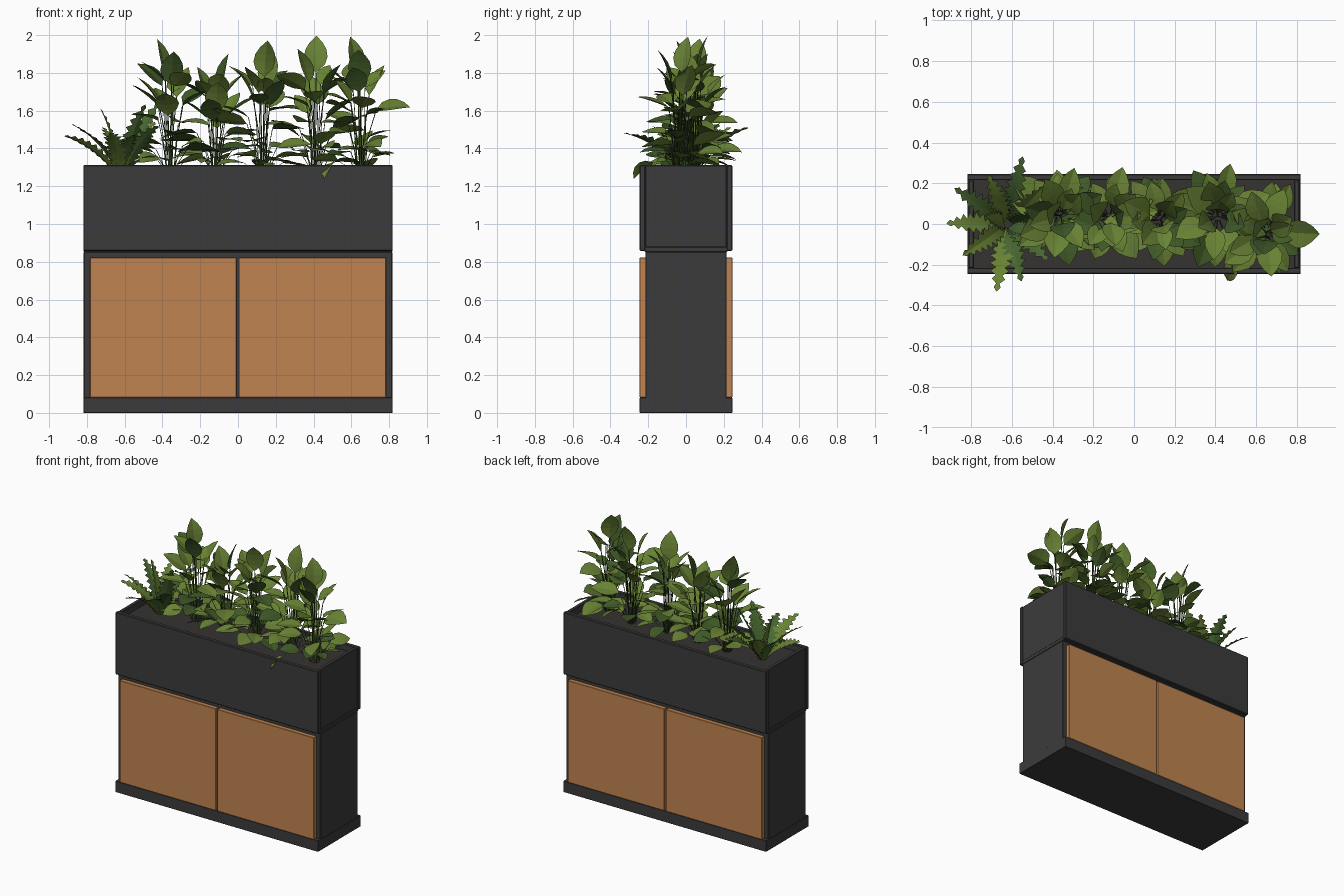
import bpy, bmesh, math, random
from mathutils import Vector

if "Cube" in bpy.data.objects:
    bpy.data.objects.remove(bpy.data.objects["Cube"])

random.seed(5)


def material(name, rgb):
    m = bpy.data.materials.new(name)
    m.diffuse_color = (*rgb, 1)
    m.use_nodes = True
    m.node_tree.nodes["Principled BSDF"].inputs["Base Color"].default_value = m.diffuse_color
    return m


CHARCOAL = material("charcoal", (0.044, 0.044, 0.045))
WOOD = material("warm wood", (0.53, 0.23, 0.08))
SOIL = material("dark soil", (0.037, 0.032, 0.032))
LIGHT = material("light leaf green", (0.14, 0.225, 0.035))
DARK = material("dark leaf green", (0.05, 0.1, 0.02))
FERN = material("fern green", (0.065, 0.135, 0.03))
STEM = material("stem green", (0.045, 0.08, 0.018))


def box(name, x, y, z, mat, bevel=0.004):
    """Box from three (min, max) ranges, with softened edges."""
    bm = bmesh.new()
    bmesh.ops.create_cube(bm, size=1)
    for v in bm.verts:
        v.co = [r[0] + (c + 0.5) * (r[1] - r[0]) for c, r in zip(v.co, (x, y, z))]
    if bevel:
        bmesh.ops.bevel(bm, geom=bm.edges[:], offset=bevel, segments=1, affect='EDGES')
    return finish(name, bm, [mat])


def finish(name, bm, mats):
    me = bpy.data.meshes.new(name)
    bm.to_mesh(me)
    bm.free()
    ob = bpy.data.objects.new(name, me)
    bpy.context.collection.objects.link(ob)
    for m in mats:
        me.materials.append(m)
    return ob


def ribbon(bm, base, az, pitch, bend, length, widths, fold, mat, roll=0.0):
    """Folded leaf strip: widths along the midrib, curving downwards by bend."""
    flat = Vector((-math.sin(az), math.cos(az), 0))
    p, rows, n = Vector(base), [], len(widths) - 1
    for i, w in enumerate(widths):
        a = pitch - bend * i / n
        d = Vector((math.cos(az) * math.cos(a), math.sin(az) * math.cos(a), math.sin(a)))
        up = d.cross(flat)
        side = flat * math.cos(roll) + up * math.sin(roll)
        up = d.cross(side)
        rows.append([bm.verts.new(p + side * s * w + up * abs(s) * w * fold) for s in (-1, 0, 1)])
        p = p + d * length / n
    for a, b in zip(rows, rows[1:]):
        for j in (0, 1):
            bm.faces.new((a[j], a[j + 1], b[j + 1], b[j])).material_index = mat


def stalk(bm, a, b, r, mat):
    """Thin three-sided stem, bowed slightly outward at the top."""
    a, b = Vector(a), Vector(b)
    mid = a.lerp(b, 0.55)
    mid.x, mid.y = a.x + (b.x - a.x) * 0.4, a.y + (b.y - a.y) * 0.4
    rings = [[bm.verts.new(p + Vector((math.cos(t), math.sin(t), 0)) * r)
              for t in (0, 2.094, 4.189)] for p in (a, mid, b)]
    for q, s in zip(rings, rings[1:]):
        for i in range(3):
            j = (i + 1) % 3
            bm.faces.new((q[i], q[j], s[j], s[i])).material_index = mat


# Cabinet carcass and plinth
box("cabinet_body", (-0.817, 0.817), (-0.215, 0.215), (0.0, 0.853), CHARCOAL)
box("plinth", (-0.818, 0.818), (-0.245, 0.245), (0.0, 0.081), CHARCOAL, 0.002)

# Sliding doors on both faces
for face, y in (("front", (-0.245, -0.213)), ("back", (0.213, 0.245))):
    box(face + "_left_door", (-0.783, -0.009), y, (0.081, 0.823), WOOD, 0.002)
    box(face + "_right_door", (0.004, 0.783), y, (0.081, 0.823), WOOD, 0.002)

# Planter trough: long panels, recessed end panels, floor and soil
Z0, Z1 = 0.858, 1.312
box("trough_front", (-0.818, 0.818), (-0.245, -0.215), (Z0, Z1), CHARCOAL)
box("trough_back", (-0.818, 0.818), (0.215, 0.245), (Z0, Z1), CHARCOAL)
for name, s in (("trough_left_end", -1), ("trough_right_end", 1)):
    box(name, sorted((s * 0.785, s * 0.812)), (-0.216, 0.216), (Z0 + 0.02, Z1), CHARCOAL)
box("trough_floor", (-0.817, 0.817), (-0.22, 0.22), (0.851, 0.88), CHARCOAL)
box("soil", (-0.787, 0.787), (-0.217, 0.217), (1.2, 1.265), SOIL, 0)

# Broad-leaved plants: low spreading leaves, steeper middle leaves, upright crown
OVATE = [0.004, 0.78, 1.0, 0.9, 0.55, 0.0]
LAYERS = [  # count, height range as share, reach, pitch range, leaf length
    (9, (0.08, 0.2), 0.11, (-0.1, 0.3), 0.175),
    (7, (0.2, 0.4), 0.09, (0.0, 0.6), 0.185),
    (5, (0.38, 0.54), 0.07, (0.2, 0.9), 0.18),
    (4, (0.56, 0.70), 0.055, (0.5, 1.1), 0.175),
]
PLANTS = [  # x, y, crown height, crown leaf azimuth
    (-0.36, 0.04, 1.98, 2.7), (-0.12, 0.03, 1.90, 0.4), (0.13, 0.02, 1.97, -1.2),
    (0.41, 0.04, 1.995, 1.5), (0.65, -0.04, 1.99, 2.4)]
GOLD = 2.39996
for k, (px, py, top, crown) in enumerate(PLANTS):
    bm = bmesh.new()
    height, turn = top - 1.26, k * 1.3
    for count, (h0, h1), reach, (p0, p1), size in LAYERS:
        for i in range(count):
            turn += GOLD + random.uniform(-0.3, 0.3)
            z = 1.26 + height * random.uniform(h0, h1)
            r = reach * random.uniform(0.5, 1.15)
            squeeze = 0.92 if abs(math.sin(turn)) > 0.7 else 1.0
            if k == 4 and math.cos(turn) > 0.5:
                squeeze = 0.72
            base = (px + r * squeeze * math.cos(turn), py + r * squeeze * math.sin(turn), z)
            root = (px + 0.02 * math.cos(turn), py + 0.02 * math.sin(turn), 1.25)
            stalk(bm, root, base, 0.0025, 2)
            length = size * squeeze * random.uniform(0.85, 1.15)
            w = length * random.uniform(0.31, 0.37)
            ribbon(bm, base, turn, random.uniform(p0, p1), random.uniform(0.15, 0.5),
                   length, [w * s for s in OVATE], 0.2, int(random.random() < 0.22),
                   random.uniform(-0.5, 0.5))
    # Crown leaves
    for i, drop in enumerate((0.0, 0.06, 0.13, 0.17)):
        az, length = crown + i * 2.2, 0.2 - 0.006 * i
        r = 0.03 + 0.01 * i
        base = (px + r * math.cos(az), py + r * math.sin(az), top - drop - length * 0.96)
        stalk(bm, (px, py, 1.25), base, 0.0035, 2)
        ribbon(bm, base, az, 1.5 - 0.15 * i, 0.4, length,
               [0.062 * s for s in OVATE], 0.2, 1 if (i + k) % 4 == 1 else 0)
    # One leaf spilling past the end, and one hanging over the front panel
    if k == 4:
        ribbon(bm, (0.73, -0.04, 1.60), -0.05, 0.3, 0.5, 0.185,
               [0.075 * s for s in OVATE], 0.2, 0, 0.4)
        stalk(bm, (px, py, 1.25), (0.73, -0.04, 1.60), 0.003, 2)
    if k == 3:
        ribbon(bm, (0.50, -0.17, 1.325), -1.95, -0.2, 1.1, 0.15,
               [0.04 * s for s in OVATE], 0.2, 0, 0.4)
        stalk(bm, (px, py, 1.25), (0.50, -0.17, 1.325), 0.003, 2)
    finish("leafy_plant_%d" % (k + 1), bm, [LIGHT, DARK, STEM])

# Fern: arching fronds with toothed edges
FRONDS = [  # azimuth, start pitch, bend, length, material, roll
    (2.55, 1.1, 0.75, 0.41, 0, 0.3), (3.13, 1.0, 0.75, 0.36, 1, 0.4),
    (3.75, 1.2, 0.9, 0.36, 1, -0.3), (4.55, 1.0, 0.8, 0.40, 1, 0.2),
    (4.95, 1.15, 1.0, 0.36, 0, 0.3), (5.55, 1.15, 0.7, 0.37, 0, -0.4),
    (0.25, 1.3, 0.4, 0.44, 0, 0.6), (0.8, 1.2, 0.7, 0.38, 1, 0.4),
    (1.35, 1.05, 0.8, 0.42, 0, -0.3), (1.95, 1.2, 0.8, 0.36, 1, 0.3),
    (2.8, 1.5, 0.4, 0.37, 1, 0.5), (5.9, 1.45, 0.4, 0.40, 0, -0.5)]
bm = bmesh.new()
TEETH = 9
for az, pitch, bend, length, mat, roll in FRONDS:
    widths = [0.004]
    for i in range(TEETH):
        w = 0.06 * math.sin(math.pi * (0.12 + 0.86 * (i + 0.5) / TEETH)) ** 0.8
        widths += [w * 0.5, w]
    ribbon(bm, (-0.62 + 0.02 * math.cos(az), 0.02 * math.sin(az), 1.255), az, pitch, bend,
           length, widths + [0.0], 0.2, mat, roll)
finish("fern", bm, [FERN, LIGHT])
